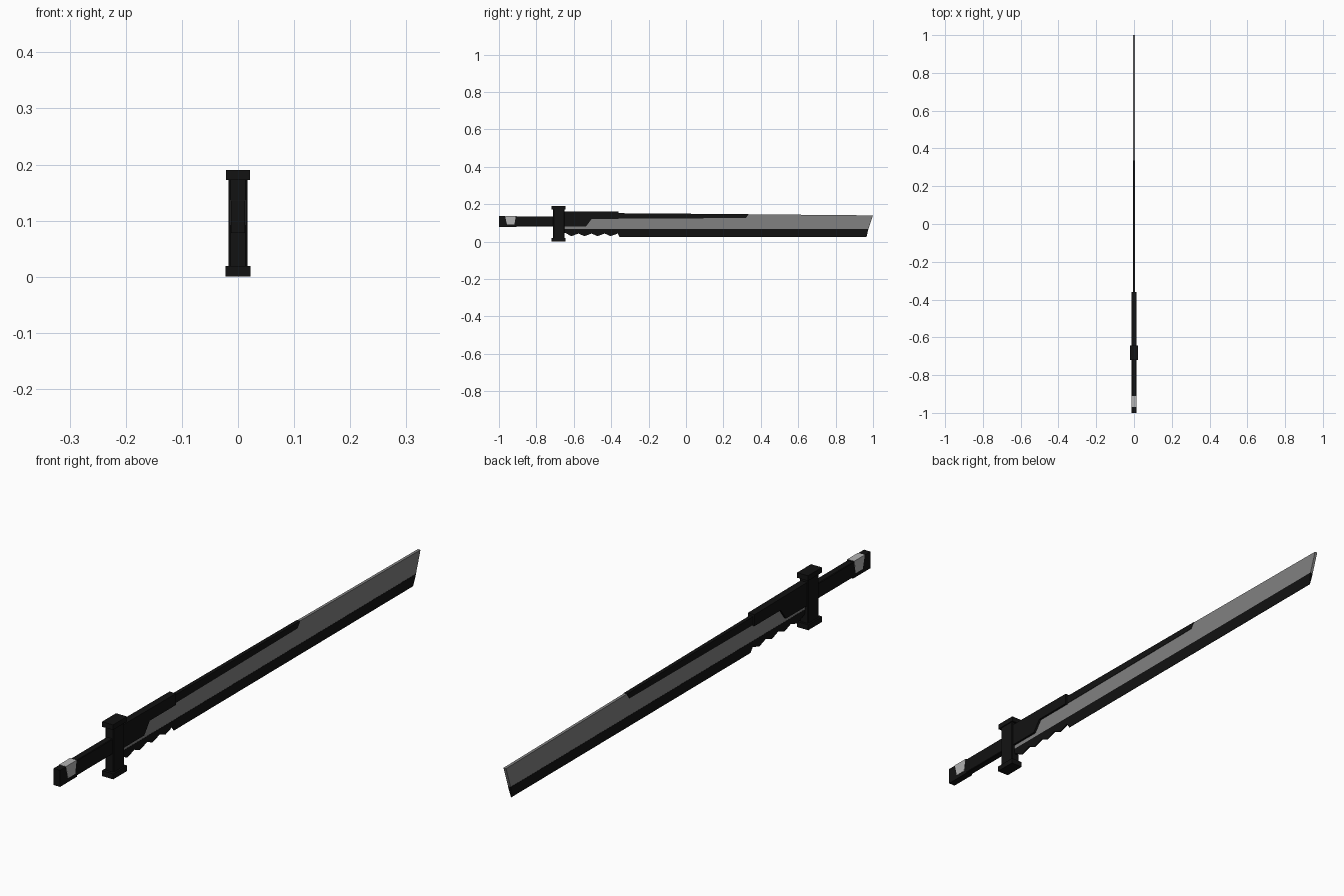
import bpy, bmesh

if "Cube" in bpy.data.objects:
    bpy.data.objects.remove(bpy.data.objects["Cube"])


def material(name, v):
    m = bpy.data.materials.new(name)
    m.diffuse_color = (v, v, v, 1)
    m.use_nodes = True
    m.node_tree.nodes["Principled BSDF"].inputs["Base Color"].default_value = m.diffuse_color
    return m


BLACK = material("black", 0.006)
STEEL = material("steel", 0.22)
SILVER = material("silver", 0.45)


def plate(name, pts, mat):
    """Side profile of (y, z, half thickness) points, mirrored across x = 0."""
    bm = bmesh.new()
    right = [bm.verts.new((h, y, z)) for y, z, h in pts]
    left = [bm.verts.new((-h, y, z)) for y, z, h in pts]
    bm.faces.new(right)
    bm.faces.new(left[::-1])
    n = len(pts)
    for i in range(n):
        j = (i + 1) % n
        bm.faces.new((right[j], right[i], left[i], left[j]))
    bmesh.ops.recalc_face_normals(bm, faces=bm.faces)
    me = bpy.data.meshes.new(name)
    bm.to_mesh(me)
    bm.free()
    me.materials.append(mat)
    ob = bpy.data.objects.new(name, me)
    bpy.context.collection.objects.link(ob)
    return ob


def flat(name, pts, h, mat):
    return plate(name, [(y, z, h) for y, z in pts], mat)


def box(name, y0, y1, z0, z1, h, mat=BLACK, bevel=0.0):
    ob = flat(name, [(y0, z0), (y1, z0), (y1, z1), (y0, z1)], h, mat)
    if bevel:
        b = ob.modifiers.new("chamfer", "BEVEL")
        b.width = bevel
        b.segments = 1
    return ob


# Steel blade body with slanted tip
flat("blade", [(-0.66, 0.066), (0.975, 0.066), (1.0, 0.14),
               (0.33, 0.146), (-0.66, 0.15)], 0.005, STEEL)

# Black cutting edge: wedge tapering downward, with notches near the guard
TOP, LOW, NOTCH = 0.066, 0.025, 0.046


def edge_point(y, z):
    return (y, z, 0.0006 + 0.0049 * (z - LOW) / (TOP - LOW))


edge = [(0.975, TOP), (-0.66, TOP), (-0.66, NOTCH), (-0.645, NOTCH)]
for i in range(4):
    y = -0.645 + 0.07 * i
    edge += [(y + 0.032, LOW + 0.004), (y + 0.07, NOTCH - 0.003)]
edge += [(-0.355, LOW), (0.965, LOW)]
plate("cutting_edge", [edge_point(y, z) for y, z in edge], BLACK)

# Black spine along the back of the blade
flat("spine", [(-0.4, 0.122), (0.32, 0.126), (0.335, 0.1465),
               (-0.4, 0.152)], 0.0065, BLACK)

# Thick collar in front of the guard
flat("collar", [(-0.66, 0.08), (-0.535, 0.08), (-0.505, 0.12),
                (-0.36, 0.12), (-0.36, 0.16), (-0.66, 0.162)], 0.0125, BLACK)

# Guard: upright column with a cap at each end
box("guard_column", -0.71, -0.65, 0.01, 0.18, 0.0165, BLACK, 0.003)
box("guard_top_cap", -0.72, -0.643, 0.172, 0.19, 0.021)
box("guard_bottom_cap", -0.72, -0.643, 0.0, 0.019, 0.022)

# Handle, pommel and its silver inlay
box("handle", -0.92, -0.70, 0.081, 0.135, 0.012, BLACK, 0.002)
box("pommel", -1.0, -0.905, 0.078, 0.136, 0.0125)
flat("pommel_inlay", [(-0.957, 0.092), (-0.917, 0.092),
                      (-0.91, 0.137), (-0.968, 0.137)], 0.0133, SILVER)
